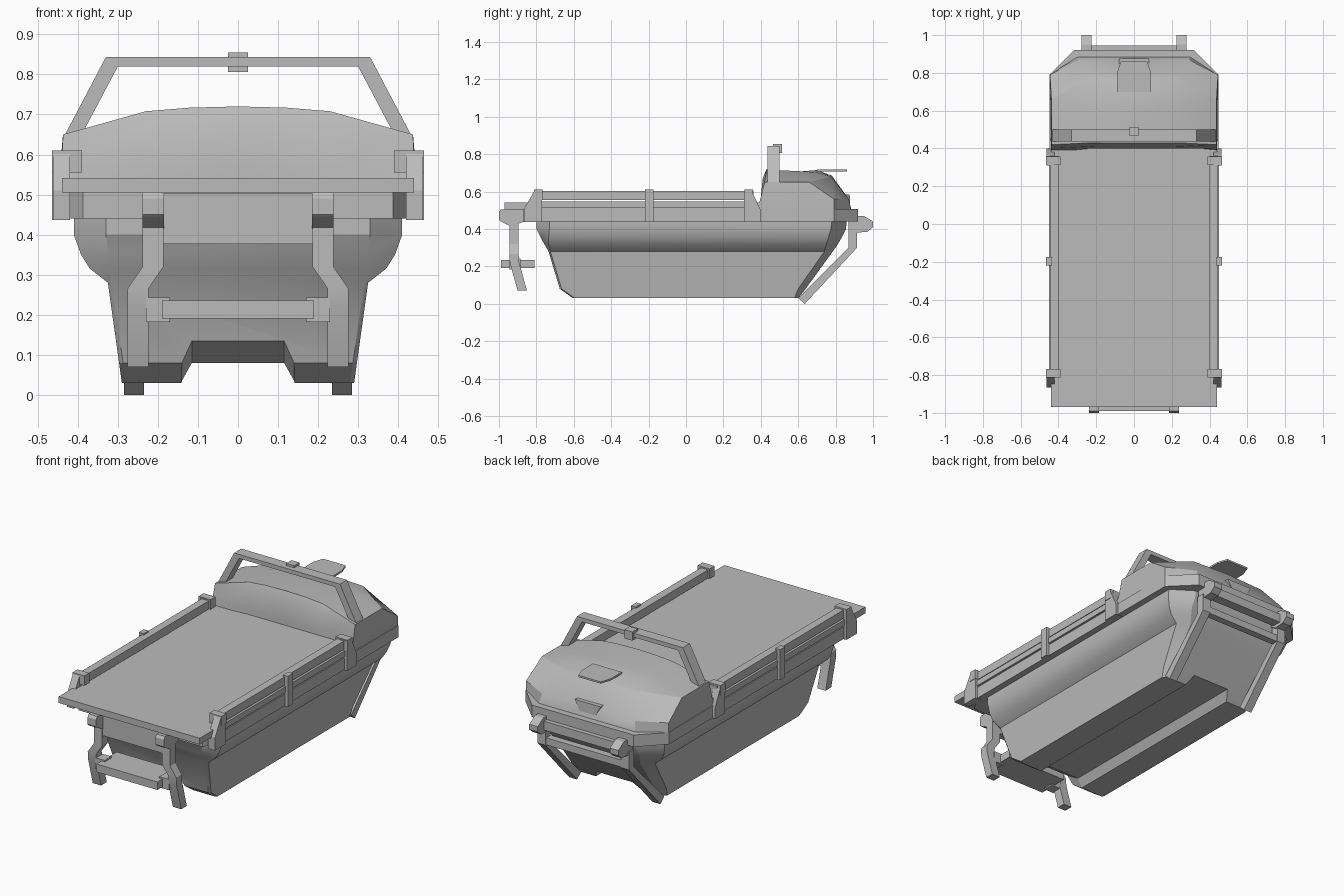
import bpy, bmesh

cube = bpy.data.objects.get("Cube")
if cube:
    bpy.data.objects.remove(cube, do_unlink=True)

grey = bpy.data.materials.new("plain_grey")
grey.use_nodes = True
grey.diffuse_color = (0.5, 0.5, 0.5, 1)
grey.node_tree.nodes["Principled BSDF"].inputs["Base Color"].default_value = (0.5, 0.5, 0.5, 1)
parts = []


def loft(name, rings):
    """Skin equal-length closed rings and cap both ends."""
    bm = bmesh.new()
    loops = [[bm.verts.new(p) for p in ring] for ring in rings]
    n = len(loops[0])
    for a, b in zip(loops, loops[1:]):
        for i in range(n):
            j = (i + 1) % n
            bm.faces.new((a[i], a[j], b[j], b[i]))
    bm.faces.new(loops[0][::-1])
    bm.faces.new(loops[-1])
    bmesh.ops.recalc_face_normals(bm, faces=bm.faces)
    mesh = bpy.data.meshes.new(name)
    bm.to_mesh(mesh)
    bm.free()
    obj = bpy.data.objects.new(name, mesh)
    bpy.context.collection.objects.link(obj)
    mesh.materials.append(grey)
    parts.append(obj)
    return obj


def box(name, x, y, z):
    rect = [(x[0], y[0]), (x[1], y[0]), (x[1], y[1]), (x[0], y[1])]
    return loft(name, [[(a, b, h) for a, b in rect] for h in z])


def prism_x(name, profile, x0, x1):
    return loft(name, [[(x, y, z) for y, z in profile] for x in (x0, x1)])


def prism_y(name, profile, y0, y1):
    return loft(name, [[(x, y, z) for x, z in profile] for y in (y0, y1)])


def post(name, path, wx, wy):
    """Sweep a level rectangle along a path."""
    corners = [(-1, -1), (1, -1), (1, 1), (-1, 1)]
    return loft(name, [[(x + a * wx / 2, y + b * wy / 2, z) for a, b in corners]
                       for x, y, z in path])


def octagon(z, hx, y0, cut0, y1, cut1):
    """Outline with cut corners at each end; cut = (x, y) sizes."""
    half = [(hx - cut0[0], y0), (hx, y0 + cut0[1]), (hx, y1 - cut1[1]), (hx - cut1[0], y1)]
    return [(x, y, z) for x, y in half] + [(-x, y, z) for x, y in half[::-1]]


# Hull with tapered ends and a flared upper side
hull = loft("hull", [
    octagon(0.03, 0.29, -0.605, (0.01, 0.01), 0.60, (0.03, 0.02)),
    octagon(0.08, 0.297, -0.675, (0.01, 0.01), 0.64, (0.04, 0.04)),
    octagon(0.28, 0.325, -0.735, (0.01, 0.01), 0.785, (0.06, 0.045)),
    octagon(0.315, 0.37, -0.755, (0.05, 0.02), 0.81, (0.09, 0.06)),
    octagon(0.35, 0.392, -0.775, (0.07, 0.04), 0.83, (0.1, 0.07)),
    octagon(0.40, 0.41, -0.80, (0.08, 0.07), 0.855, (0.12, 0.08)),
    octagon(0.445, 0.41, -0.80, (0.08, 0.07), 0.86, (0.12, 0.08))])

# Tunnel cut along the bottom
tunnel = loft("tunnel_cutter", [
    [(-0.15, y, 0.0), (0.15, y, 0.0), (0.14, y, roof - 0.045), (0.115, y, roof),
     (-0.115, y, roof), (-0.14, y, roof - 0.045)]
    for y, roof in ((-0.75, 0.17), (-0.675, 0.125), (-0.605, 0.08), (0.60, 0.08), (0.9, 0.08))])
parts.remove(tunnel)
tunnel.hide_render = True
tunnel.hide_set(True)
cut = hull.modifiers.new("tunnel", "BOOLEAN")
cut.operation = "DIFFERENCE"
cut.solver = "EXACT"
cut.object = tunnel

# Gunwale belt and deck slab
loft("gunwale", [octagon(z, 0.447, -0.87, (0.06, 0.1), 0.92, (0.13, 0.13))
                 for z in (0.44, 0.507)])
box("deck", (-0.44, 0.44), (-0.97, 0.42), (0.505, 0.541))


# Cabin rings: right half plus centre points, mirrored
def cabin_ring(half):
    return half + [(-x, y, z) for x, y, z in half[::-1] if x > 0]


def cabin_level(back, side, front, centre_back, centre_front):
    return cabin_ring([centre_back, (back[0] * 0.52, centre_back[1], back[2]),
                       back, side, front, centre_front])


def mirror_ring(points):
    return points + [(-x, y, z) for x, y, z in points[-2:0:-1]]


loft("cabin", [mirror_ring(r) for r in (
    [(0, 0.40, 0.5), (0.23, 0.40, 0.5), (0.44, 0.38, 0.5), (0.445, 0.79, 0.5),
     (0.30, 0.885, 0.5), (0, 0.885, 0.5)],
    [(0, 0.40, 0.57), (0.23, 0.40, 0.57), (0.44, 0.40, 0.57), (0.445, 0.79, 0.56),
     (0.29, 0.87, 0.56), (0, 0.87, 0.56)],
    [(0, 0.41, 0.67), (0.23, 0.41, 0.67), (0.437, 0.42, 0.65), (0.437, 0.66, 0.65),
     (0.235, 0.775, 0.68), (0, 0.78, 0.685)],
    [(0, 0.43, 0.72), (0.12, 0.43, 0.717), (0.23, 0.43, 0.708), (0.23, 0.62, 0.708),
     (0.225, 0.70, 0.702), (0, 0.70, 0.715)])])

# Roof visor and windscreen scoop
loft("roof_visor", [[(-0.09, 0.70, z), (0.09, 0.70, z), (0.09, 0.80, z),
                     (0.07, 0.86, z), (-0.07, 0.86, z), (-0.09, 0.80, z)]
                    for z in (0.708, 0.718)])
loft("windscreen_scoop", [
    [(-w, 0.82, z), (w, 0.82, z), (w, y, z), (-w, y, z)]
    for w, y, z in ((0.05, 0.878, 0.53), (0.08, 0.875, 0.585))])

# Roll bar and its lamp
arch = [(0.437, 0.64), (0.33, 0.843), (-0.33, 0.843), (-0.437, 0.64),
        (-0.39, 0.65), (-0.30, 0.82), (0.30, 0.82), (0.39, 0.65)]
prism_y("roll_bar", arch, 0.437, 0.50)
box("roll_bar_lamp", (-0.025, 0.025), (0.465, 0.513), (0.806, 0.855))

for s, side in ((1, "left"), (-1, "right")):
    # Side railing: top rail, thin slat and posts
    box(side + "_top_rail", (s * 0.40, s * 0.445), (-0.80, 0.36), (0.555, 0.602))
    box(side + "_slat", (s * 0.42, s * 0.45), (-0.80, 0.36), (0.515, 0.548))
    box(side + "_middle_post", (s * 0.435, s * 0.465), (-0.22, -0.175), (0.437, 0.61))
    prism_x(side + "_front_post", [(-0.865, 0.437), (-0.77, 0.437), (-0.77, 0.605),
                                   (-0.81, 0.605), (-0.865, 0.51)], s * 0.42, s * 0.462)
    prism_x(side + "_rear_post", [(0.31, 0.437), (0.40, 0.437), (0.40, 0.5),
                                  (0.35, 0.605), (0.31, 0.605)], s * 0.42, s * 0.462)
    for label, y in (("front", -0.79), ("rear", 0.335)):
        box(side + "_" + label + "_post_cap", (s * 0.39, s * 0.465),
            (y - 0.022, y + 0.022), (0.555, 0.61))

    # Boarding ladder rail, hook and tread bracket
    post(side + "_ladder_rail", [(s * 0.212, -0.92, 0.47), (s * 0.212, -0.92, 0.32),
                                 (s * 0.25, -0.92, 0.265), (s * 0.25, -0.917, 0.22),
                                 (s * 0.25, -0.875, 0.07)], 0.052, 0.05)
    prism_x(side + "_ladder_hook", [(-0.99, 0.44), (-0.94, 0.415), (-0.86, 0.44),
                                    (-0.86, 0.505), (-0.99, 0.505), (-1.0, 0.49),
                                    (-1.0, 0.45)], s * 0.185, s * 0.238)
    box(side + "_tread_bracket", (s * 0.17, s * 0.23), (-0.945, -0.885), (0.182, 0.243))

    # Rear guard strut and rounded buffer
    prism_x(side + "_guard_strut", [(0.60, 0.03), (0.635, 0.0), (0.915, 0.30),
                                    (0.915, 0.40), (0.87, 0.40), (0.87, 0.30)],
            s * 0.235, s * 0.285)
    prism_x(side + "_guard_buffer", [(0.87, 0.40), (0.91, 0.38), (0.97, 0.385),
                                     (1.0, 0.41), (1.0, 0.44), (0.95, 0.47),
                                     (0.87, 0.47)], s * 0.225, s * 0.278)

# Ladder cross bar and tread
box("ladder_cross_bar", (-0.187, 0.187), (-0.94, -0.90), (0.377, 0.503))
box("ladder_tread", (-0.19, 0.19), (-0.99, -0.81), (0.19, 0.235))

# Rear guard cross bars
box("upper_guard_bar", (-0.24, 0.24), (0.89, 0.945), (0.40, 0.45))
box("lower_guard_bar", (-0.25, 0.25), (0.87, 0.91), (0.30, 0.34))

# Smooth shading with sharp edges kept
bpy.ops.object.select_all(action="DESELECT")
for obj in parts:
    obj.select_set(True)
bpy.context.view_layer.objects.active = hull
bpy.ops.object.shade_smooth_by_angle(angle=0.45)
